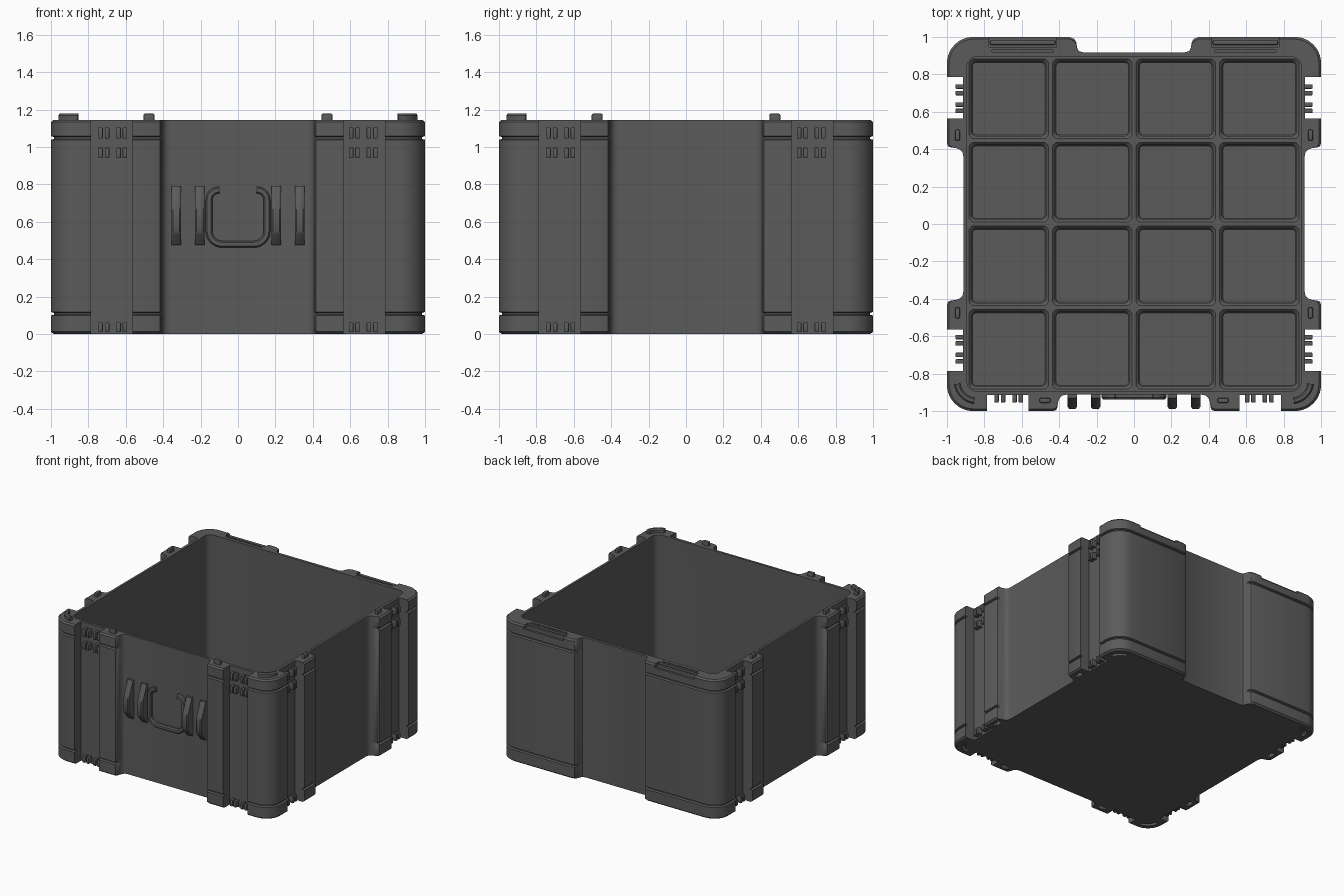
import bpy, bmesh, math
from mathutils import Matrix

if "Cube" in bpy.data.objects:
    bpy.data.objects.remove(bpy.data.objects["Cube"])

H = 1.145                      # wall height
mat = bpy.data.materials.new("dark_grey_plastic")
mat.diffuse_color = (0.105, 0.105, 0.105, 1)
mat.use_nodes = True
mat.node_tree.nodes["Principled BSDF"].inputs["Base Color"].default_value = mat.diffuse_color


def make(name, bm, smooth=True):
    bmesh.ops.recalc_face_normals(bm, faces=bm.faces)
    me = bpy.data.meshes.new(name)
    bm.to_mesh(me)
    bm.free()
    ob = bpy.data.objects.new(name, me)
    bpy.context.collection.objects.link(ob)
    me.materials.append(mat)
    if smooth:
        shade(ob)
    return ob


def shade(ob):
    bpy.ops.object.select_all(action='DESELECT')
    ob.select_set(True)
    bpy.context.view_layer.objects.active = ob
    bpy.ops.object.shade_smooth_by_angle(angle=math.radians(35))


def loft(bm, rings, bottom=True, top=True):
    """Skin a stack of equal-length point rings."""
    vs = [[bm.verts.new(p) for p in r] for r in rings]
    n = len(vs[0])
    for a, b in zip(vs, vs[1:]):
        for i in range(n):
            j = (i + 1) % n
            bm.faces.new((a[i], a[j], b[j], b[i]))
    if bottom:
        bm.faces.new(vs[0][::-1])
    if top:
        bm.faces.new(vs[-1])


def prism(bm, pts, z0, z1):
    loft(bm, [[(x, y, z) for x, y in pts] for z in (z0, z1)])


def box(bm, x0, x1, y0, y1, z0, z1, bevel=0.0):
    m = Matrix.Translation(((x0 + x1) / 2, (y0 + y1) / 2, (z0 + z1) / 2)) @ \
        Matrix.Diagonal((abs(x1 - x0), abs(y1 - y0), abs(z1 - z0), 1))
    vs = bmesh.ops.create_cube(bm, size=1, matrix=m)["verts"]
    if bevel:
        es = list({e for v in vs for e in v.link_edges})
        bmesh.ops.bevel(bm, geom=es, offset=bevel, segments=2, profile=0.5, affect='EDGES')


def arc(cx, cy, r, a0, a1, n):
    return [(cx + r * math.cos(math.radians(a0 + (a1 - a0) * i / n)),
             cy + r * math.sin(math.radians(a0 + (a1 - a0) * i / n))) for i in range(n + 1)]


def round_square(half, r, n=6):
    c = half - r
    return [p for k, (sx, sy) in enumerate(((1, 1), (-1, 1), (-1, -1), (1, -1)))
            for p in arc(c * sx, c * sy, r, 90 * k, 90 * k + 90, n)]


def turn(p, k):
    x, y = p
    for _ in range(k):
        x, y = -y, x
    return x, y


def outline(e):
    """Plan of the case; e is how far the corner blocks reach."""
    pts = []
    for k in range(4):         # right, back, left, front
        if k == 1:             # plain back with a flared centre recess
            half = [(.27, .917), (.295, .925), (.305, .945), (.308, e - .03),
                    (.32, e - .01), (.345, e)]
        else:                  # recessed centre and a latch channel
            half = [(.36, .912), (.385, .917), (.398, .93), (.405, .95), (.41, e - .02),
                    (.416, e - .006), (.43, e), (.565, e), (.565, .915), (.785, .915), (.785, e)]
        side = [(d, -t) for t, d in half[::-1]] + [(d, t) for t, d in half]
        side += arc(.86, .86, e - .86, 0, 90, 10)
        pts += [turn(p, k) for p in side]
    return pts


def corner_arc(k, r0, r1, a=8):
    pts = arc(.84, .84, r1, a, 90 - a, 10) + arc(.84, .84, r0, 90 - a, a, 10)
    return [turn(p, k) for p in pts]


# Case: grooved outer wall
bm = bmesh.new()
levels = [(0, .985), (.012, 1), (.098, 1), (.103, .984), (.113, .984), (.118, 1),
          (1.038, 1), (1.043, .984), (1.053, .984), (1.058, 1), (H - .012, 1), (H, .988)]
loft(bm, [[(x, y, z) for x, y in outline(e)] for z, e in levels])
case = make("case", bm, False)

# Cutters: cavity, hinge notches and stacking pockets
bm = bmesh.new()
prism(bm, round_square(.893, .05), .03, H + .1)
for s in (-1, 1):
    box(bm, s * .415, s * .775, .945, 1.1, H - .03, H + .1)
    box(bm, s * .43, s * .76, .92, .929, H - .012, H + .1)
    box(bm, s * .445, s * .51, -.96, -.925, -.1, .04)
    for t in (-.478, .478):
        box(bm, s * .925, s * .96, t - .033, t + .033, -.1, .04)
for k in range(4):
    prism(bm, corner_arc(k, .085, .115), -.1, .04)
cutter = make("cutter", bm, False)
cutter.hide_render = True
mod = case.modifiers.new("cut", 'BOOLEAN')
mod.operation, mod.solver, mod.object = 'DIFFERENCE', 'EXACT', cutter
cut = bpy.data.meshes.new_from_object(case.evaluated_get(bpy.context.evaluated_depsgraph_get()))
case.modifiers.clear()
case.data = cut
case.data.materials.clear()
case.data.materials.append(mat)
bpy.data.objects.remove(cutter)
shade(case)

# Floor grid: 4 x 4 stepped sockets
bm = bmesh.new()
pitch = .4465
steps = [(pitch / 2, .002, .085), (.213, .03, .085), (.2, .03, .07), (.2, .03, .05), (.194, .025, .042)]
for i in range(4):
    for j in range(4):
        cx, cy = (i - 1.5) * pitch, (j - 1.5) * pitch
        loft(bm, [[(x + cx, y + cy, z) for x, y in round_square(h, r)] for h, r, z in steps],
             bottom=False)
bmesh.ops.remove_doubles(bm, verts=bm.verts, dist=.0005)
grid = make("floor_grid", bm, False)
for p in grid.data.polygons:   # keep the open tray facing up
    if p.normal.z < -.5:
        grid.data.flip_normals()
        break
shade(grid)

# Thin wavy pads in the socket corners
bm = bmesh.new()
pad = [(.19, .19), (.11, .19), (.115, .175)] + arc(.165, .165, .045, 180, 270, 6) + [(.175, .115), (.19, .11)]
for i in range(4):
    for j in range(4):
        for k in range(4):
            pts = [turn(p, k) for p in pad]
            prism(bm, [(x + (i - 1.5) * pitch, y + (j - 1.5) * pitch) for x, y in pts], .04, .046)
make("socket_pads", bm, False)

# Latch clips inside the channels (front, left, right)
bm = bmesh.new()
for k in (0, 2, 3):
    for s in (-1, 1):
        for t in (.605, .638, .70, .735):
            for z0, z1 in ((.01, .062), (.94, .997), (1.045, 1.105)):
                (xa, ya), (xb, yb) = turn((.905, s * t - .012), k), turn((.955, s * t + .012), k)
                box(bm, min(xa, xb), max(xa, xb), min(ya, yb), max(ya, yb), z0, z1, .005)
make("latch_clips", bm)

# Stacking pegs and front corner ridges on the rim
bm = bmesh.new()
for s in (-1, 1):
    box(bm, s * .447, s * .505, -.957, -.93, H - .02, H + .033, .007)
    for t in (-.475, .475):
        box(bm, s * .93, s * .957, t - .029, t + .029, H - .02, H + .033, .007)
for k in (2, 3):
    loft(bm, [[(x, y, z) for x, y in corner_arc(k, .09 + d, .122 - d)]
              for z, d in ((H - .02, 0), (H + .024, 0), (H + .033, .008))])
make("stacking_pegs", bm)

# Hinge bars in the back notches
bm = bmesh.new()
for s in (-1, 1):
    box(bm, s * .42, s * .77, .958, .982, H - .04, H - .008, .006)
make("hinge_bars", bm)

# Handle brackets: chamfered fins on the front
bm = bmesh.new()
fin = [(-.905, .475), (-.925, .475), (-.98, .535), (-.988, .55), (-.988, .66),
       (-.98, .685), (-.93, .79), (-.905, .79)]
for s in (-1, 1):
    for x in (.205, .33):
        loft(bm, [[(s * x + w, -.905 + (y + .905) * f, z) for y, z in fin]
                  for w, f in ((-.025, .88), (-.017, 1), (.017, 1), (.025, .88))])
make("handle_brackets", bm)

# U-shaped rim on the front
bm = bmesh.new()
half = arc(.085, .55, .07, -90, 0, 8) + [(.155, .71)] + arc(.1, .715, .055, 0, 90, 8)[1:]
path = [(-x, z) for x, z in half[::-1]] + half
rings = []
for i, (x, z) in enumerate(path):
    a, b = path[max(i - 1, 0)], path[min(i + 1, len(path) - 1)]
    dx, dz = b[0] - a[0], b[1] - a[1]
    l = math.hypot(dx, dz)
    nx, nz = -dz / l, dx / l
    rings.append([(x + nx * w, y, z + nz * w) for w, y in
                  ((-.018, -.905), (-.018, -.928), (-.01, -.938), (.01, -.938), (.018, -.928), (.018, -.905))])
loft(bm, rings)
make("front_rim", bm)
